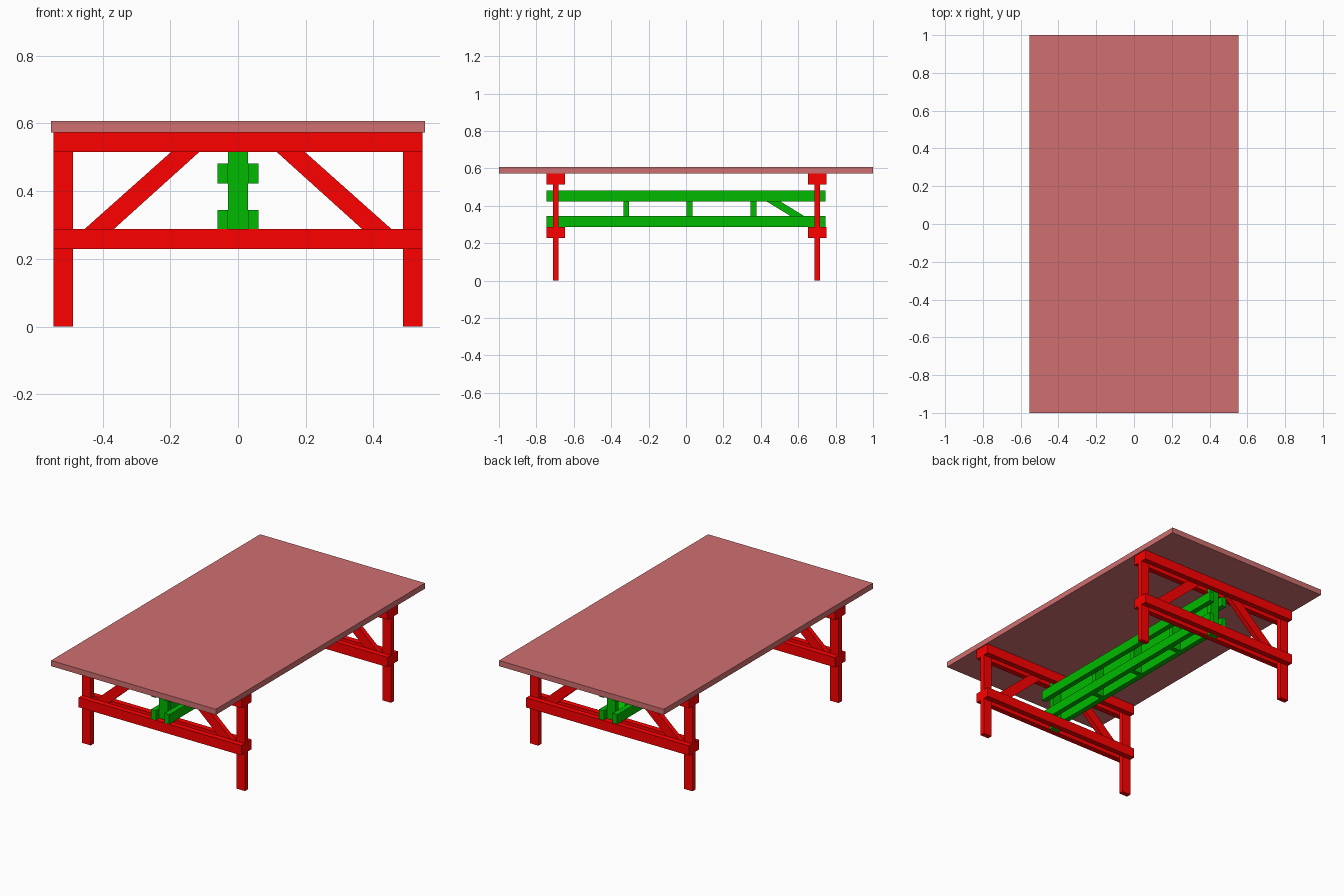
import bpy, bmesh

if "Cube" in bpy.data.objects:
    bpy.data.objects.remove(bpy.data.objects["Cube"])


def material(name, rgb):
    m = bpy.data.materials.new(name)
    m.diffuse_color = (*rgb, 1)
    m.use_nodes = True
    m.node_tree.nodes["Principled BSDF"].inputs["Base Color"].default_value = m.diffuse_color
    return m


TOP = material("top_faded_red", (0.63, 0.16, 0.16))
RED = material("frame_red", (1.0, 0.0, 0.0))
GREEN = material("beam_green", (0.0, 0.49, 0.0))


def prism(name, pts, offset, mat):
    """Extrude a planar polygon along the offset vector."""
    bm = bmesh.new()
    face = bm.faces.new([bm.verts.new(p) for p in pts])
    ext = bmesh.ops.extrude_face_region(bm, geom=[face])["geom"]
    bmesh.ops.translate(bm, vec=offset,
                        verts=[v for v in ext if isinstance(v, bmesh.types.BMVert)])
    bmesh.ops.recalc_face_normals(bm, faces=bm.faces)
    me = bpy.data.meshes.new(name)
    bm.to_mesh(me)
    bm.free()
    me.materials.append(mat)
    ob = bpy.data.objects.new(name, me)
    bpy.context.collection.objects.link(ob)
    return ob


def box(name, x, y, z, mat):
    pts = [(x[0], y[0], z[0]), (x[1], y[0], z[0]), (x[1], y[1], z[0]), (x[0], y[1], z[0])]
    return prism(name, pts, (0, 0, z[1] - z[0]), mat)


# Tabletop
box("tabletop", (-0.552, 0.552), (-1, 1), (0.573, 0.607), TOP)

# Two end frames: thin legs and braces sandwiched between paired rails
T, R = 0.015, 0.049
for end, yc in (("front", -0.697), ("back", 0.701)):
    core = (yc - T, yc + T)
    for side, s in (("left", -1), ("right", 1)):
        box(f"{end}_{side}_leg", sorted((s * 0.488, s * 0.545)), core, (0, 0.573), RED)
        brace = [(0.487, 0.258), (0.4, 0.258), (0.083, 0.544), (0.166, 0.544)]
        prism(f"{end}_{side}_brace", [(s * x, core[0], z) for x, z in brace],
              (0, 2 * T, 0), RED)
    for level, z in (("lower", (0.229, 0.288)), ("upper", (0.515, 0.573))):
        box(f"{end}_{level}_outer_rail", (-0.545, 0.545), (yc - R, yc - T), z, RED)
        box(f"{end}_{level}_inner_rail", (-0.545, 0.545), (yc + T, yc + R), z, RED)
    # Centre post carrying the long beam
    box(f"{end}_centre_post", (-0.029, 0.029), core, (0.229, 0.573), GREEN)

# Long central beam: paired boards with spacer posts
W = 0.029
for level, z in (("lower", (0.288, 0.345)), ("upper", (0.423, 0.482))):
    for side, s in (("left", -1), ("right", 1)):
        box(f"{level}_{side}_beam_board", sorted((s * W, s * 0.061)), (-0.745, 0.745), z, GREEN)
for i, y in enumerate((-0.32, 0.019, 0.361)):
    box(f"beam_spacer_{i + 1}", (-W, W), (y - T, y + T), (0.288, 0.482), GREEN)

# Single slanted brace inside the beam
slant = [(0.677, 0.318), (0.604, 0.318), (0.388, 0.45), (0.461, 0.45)]
prism("beam_brace", [(-W, y, z) for y, z in slant], (2 * W, 0, 0), GREEN)
